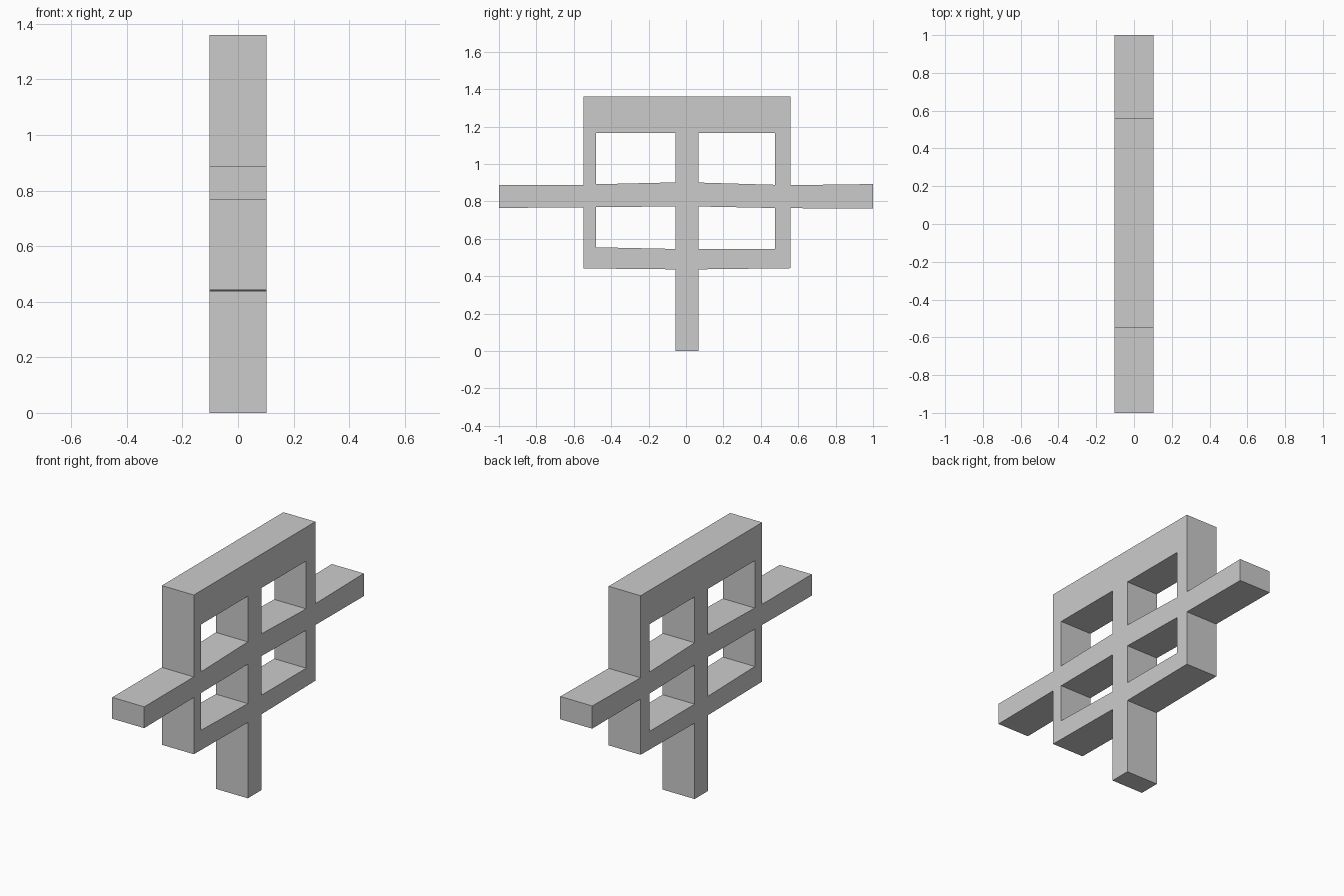
import bpy
from math import radians

if "Cube" in bpy.data.objects:
    bpy.data.objects.remove(bpy.data.objects["Cube"])

HALF_DEPTH = 0.102

# Silhouette in (y, z): stem, crossbar arms and frame
outline = [
    (-0.056, 0), (0.067, 0), (0.067, 0.437), (0.559, 0.443),
    (0.559, 0.764), (1, 0.762), (1, 0.893), (0.559, 0.887),
    (0.559, 1.36), (-0.548, 1.36), (-0.548, 0.888), (-1, 0.888),
    (-1, 0.765), (-0.548, 0.769), (-0.548, 0.442), (-0.056, 0.437),
]

# Four windows: y range, then (bottom left, bottom right, top right, top left) heights
windows = [
    (-0.481, -0.056, (0.892, 0.902, 1.165, 1.165)),
    (0.067, 0.476, (0.901, 0.889, 1.165, 1.165)),
    (-0.481, -0.056, (0.555, 0.546, 0.773, 0.770)),
    (0.067, 0.476, (0.547, 0.547, 0.765, 0.773)),
]

curve = bpy.data.curves.new("lattice_panel", "CURVE")
curve.dimensions = "2D"
curve.fill_mode = "BOTH"
curve.extrude = HALF_DEPTH


def add_loop(points):
    spline = curve.splines.new("POLY")
    spline.points.add(len(points) - 1)
    for point, (y, z) in zip(spline.points, points):
        point.co = (y, z, 0, 1)
    spline.use_cyclic_u = True
    spline.use_smooth = False


add_loop(outline)
for y0, y1, (bl, br, tr, tl) in windows:
    add_loop([(y0, bl), (y1, br), (y1, tr), (y0, tl)])

# Stand the extruded panel upright, facing along x
panel = bpy.data.objects.new("lattice_panel", curve)
panel.rotation_euler = (radians(90), 0, radians(90))
bpy.context.collection.objects.link(panel)
bpy.context.view_layer.objects.active = panel
panel.select_set(True)
bpy.ops.object.convert(target="MESH")
bpy.ops.object.transform_apply(location=False, rotation=True, scale=False)
bpy.ops.object.shade_flat()
